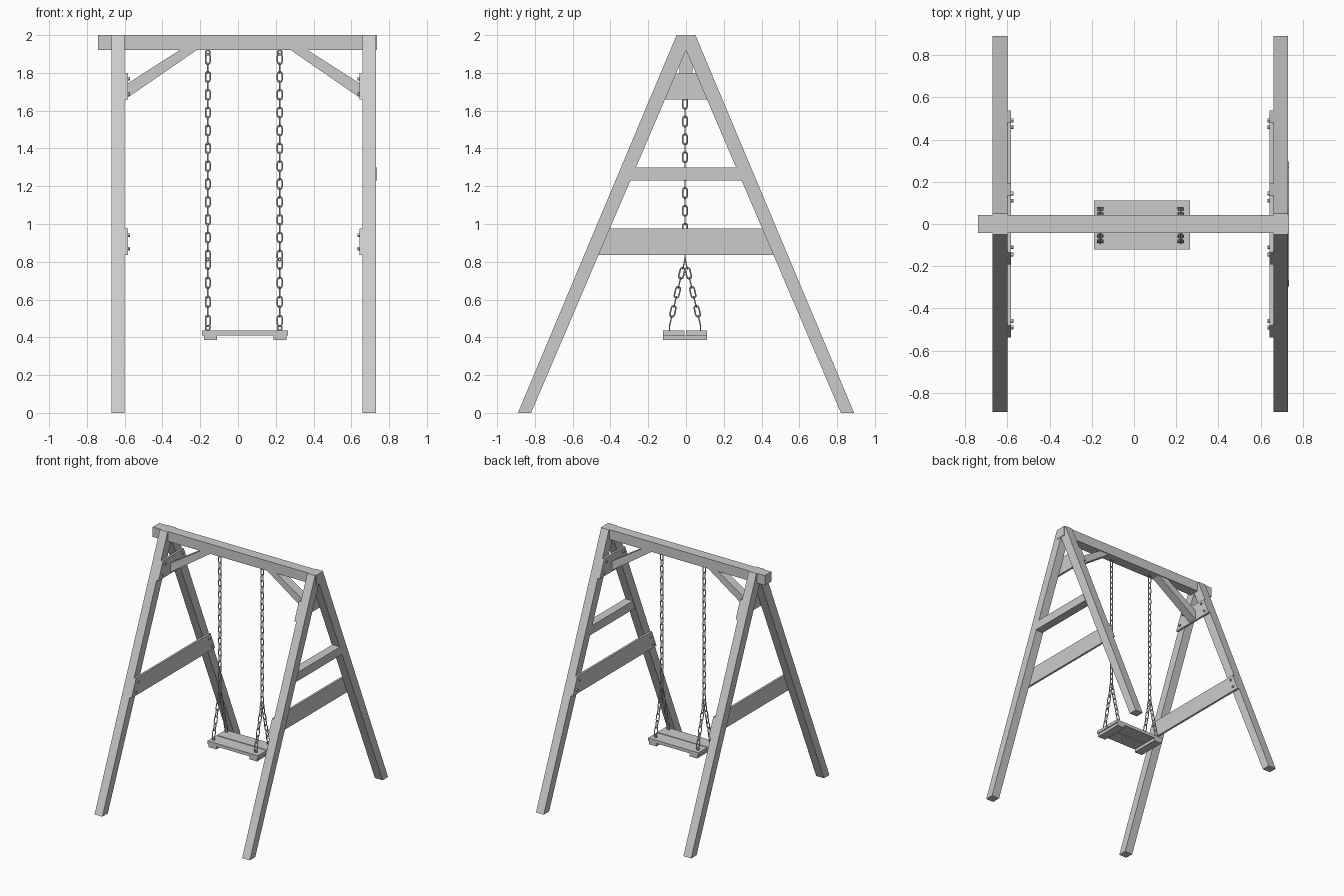
import bpy, bmesh, math
from mathutils import Matrix, Vector

if "Cube" in bpy.data.objects:
    bpy.data.objects.remove(bpy.data.objects["Cube"])

MID = 0.03      # x centre between the two A-frames
CY = -0.005     # y centre of the swing


def finish(name, bm, smooth=False):
    bmesh.ops.recalc_face_normals(bm, faces=bm.faces)
    me = bpy.data.meshes.new(name)
    bm.to_mesh(me)
    bm.free()
    ob = bpy.data.objects.new(name, me)
    bpy.context.collection.objects.link(ob)
    if smooth:
        for o in bpy.context.selected_objects:
            o.select_set(False)
        ob.select_set(True)
        bpy.context.view_layer.objects.active = ob
        bpy.ops.object.shade_smooth_by_angle()
    return ob


def prism(name, pts, lo, hi, axis):
    """Extrude a profile: axis 'X' takes (y, z) points, axis 'Y' takes (x, z)."""
    bm = bmesh.new()
    put = (lambda p, d: (d, p[0], p[1])) if axis == 'X' else (lambda p, d: (p[0], d, p[1]))
    a = [bm.verts.new(put(p, lo)) for p in pts]
    b = [bm.verts.new(put(p, hi)) for p in pts]
    bm.faces.new(a)
    bm.faces.new(b)
    for i in range(len(pts)):
        j = (i + 1) % len(pts)
        bm.faces.new((a[i], a[j], b[j], b[i]))
    return finish(name, bm)


def box(name, x0, x1, y0, y1, z0, z1):
    return prism(name, [(y0, z0), (y1, z0), (y1, z1), (y0, z1)], x0, x1, 'X')


def outer(z):
    return 0.89 - 0.42 * z


def inner(z):
    return 0.82 - 0.4255 * z


def span(edge, z0, z1):
    return [(-edge(z0), z0), (edge(z0), z0), (edge(z1), z1), (-edge(z1), z1)]


def tube_loop(bm, path, r, mat, sides=6):
    """Closed tube round a planar (x, z) loop."""
    n, rings = len(path), []
    for i in range(n):
        p = Vector((path[i][0], 0, path[i][1]))
        q, o = path[(i + 1) % n], path[i - 1]
        t = Vector((q[0] - o[0], 0, q[1] - o[1])).normalized()
        side = t.cross(Vector((0, 1, 0)))
        rings.append([bm.verts.new(mat @ (p + r * (math.cos(k) * side + math.sin(k) * Vector((0, 1, 0)))))
                      for k in [2 * math.pi * s / sides for s in range(sides)]])
    for i in range(n):
        a, b = rings[i], rings[(i + 1) % n]
        for k in range(sides):
            m = (k + 1) % sides
            bm.faces.new((a[k], a[m], b[m], b[k]))


def link_path(r, half):
    pts = []
    for e, start in ((half, 0), (-half, math.pi)):
        for i in range(6):
            t = start + math.pi * i / 5
            pts.append((r * math.cos(t), e + r * math.sin(t)))
    return pts


def chain(name, top, bottom, count):
    top, bottom = Vector(top), Vector(bottom)
    d = bottom - top
    pitch = d.length / count
    path = link_path(0.012, pitch / 2 + 0.004 - 0.012)
    rot = d.to_track_quat('Z', 'Y').to_matrix().to_4x4()
    bm = bmesh.new()
    for i in range(count):
        mat = Matrix.Translation(top + d * (i + 0.5) / count) @ rot @ Matrix.Rotation(math.pi / 2 * (i % 2), 4, 'Z')
        tube_loop(bm, path, 0.004, mat)
    return finish(name, bm, True)


def eye(name, loc):
    bm = bmesh.new()
    ring = [(0.012 * math.cos(i * math.pi / 6), 0.012 * math.sin(i * math.pi / 6)) for i in range(12)]
    tube_loop(bm, ring, 0.004, Matrix.Translation(loc))
    return finish(name, bm, True)


# Top beam
box("top_beam", -0.74, 0.735, -0.042, 0.042, 1.92, 2.0)

# A-frames: legs notched round the beam, cross boards, bolts, diagonal braces
leg = [(0.82, 0), (0.89, 0), (0.05, 2), (0.042, 2), (0.042, 1.92), (0.0, 1.92)]
for s, side in ((-1, "left"), (1, "right")):
    def X(d):
        return MID + s * d
    for m, pos in ((-1, "front"), (1, "back")):
        prism(f"{side}_{pos}_leg", [(m * y, z) for y, z in leg], X(0.63), X(0.70), 'X')
    prism(f"{side}_lower_board", span(outer, 0.836, 0.976), X(0.613), X(0.63), 'X')
    prism(f"{side}_upper_board", span(outer, 1.66, 1.80), X(0.613), X(0.63), 'X')
    bm = bmesh.new()
    for y, z in ((0.49, 0.87), (0.46, 0.94), (0.145, 1.69), (0.11, 1.77)):
        for m in (-1, 1):
            bmesh.ops.create_cone(bm, cap_ends=True, segments=12, radius1=0.009, radius2=0.009, depth=0.012,
                                  matrix=Matrix.Translation((X(0.608), m * y, z)) @ Matrix.Rotation(math.pi / 2, 4, 'Y'))
    finish(f"{side}_bolts", bm, True)
    brace = [(0.613, 1.67), (0.613, 1.745), (0.34, 1.92), (0.25, 1.92)]
    prism(f"{side}_diagonal_brace", [(X(x), z) for x, z in brace], -0.035, 0.035, 'Y')
prism("right_middle_rung", span(inner, 1.23, 1.30), 0.665, 0.735, 'X')

# Seat: two planks on two cleats
box("seat_front_plank", -0.19, 0.265, -0.122, CY - 0.004, 0.41, 0.435)
box("seat_back_plank", -0.19, 0.265, CY + 0.004, 0.112, 0.41, 0.435)
for n, x0 in (("left", -0.18), ("right", 0.187)):
    box(f"{n}_seat_cleat", x0, x0 + 0.07, -0.122, 0.112, 0.386, 0.41)

# Chains: one strand from the beam, splitting in two above the seat
for n, x in (("left", -0.16), ("right", 0.221)):
    eye(f"{n}_beam_eye", (x, CY, 1.907))
    chain(f"{n}_main_chain", (x, CY, 1.897), (x, CY, 0.81), 23)
    for m, pos in ((-1, "front"), (1, "back")):
        y = CY + m * 0.082
        chain(f"{n}_{pos}_lower_chain", (x, CY, 0.815), (x, y, 0.462), 7)
        eye(f"{n}_{pos}_seat_eye", (x, y, 0.45))
